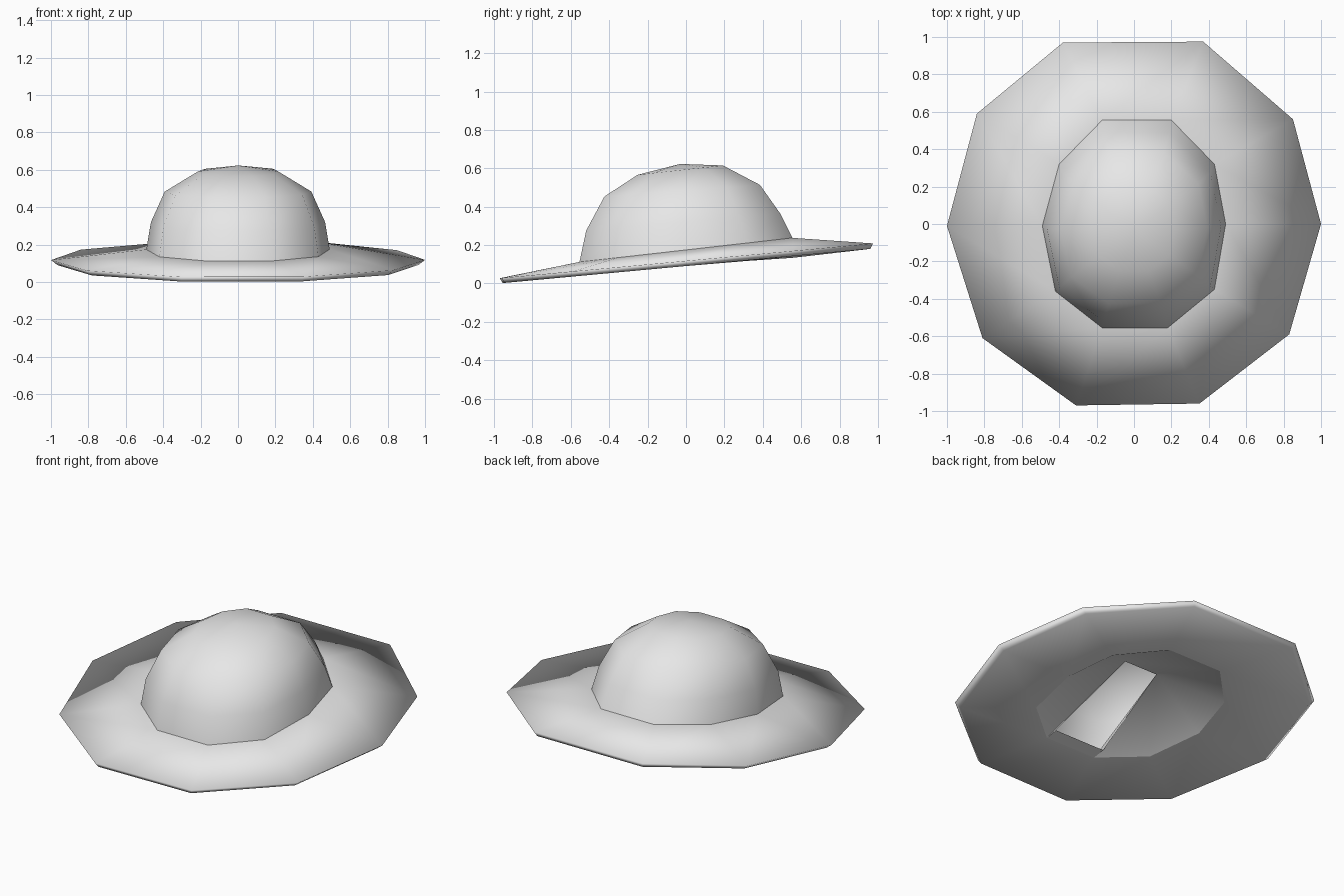
import bpy, bmesh, math

cube = bpy.data.objects.get("Cube")
if cube:
    bpy.data.objects.remove(cube)

grey = bpy.data.materials.new("plain_grey")
grey.use_nodes = True
grey.diffuse_color = (0.8, 0.8, 0.8, 1)
grey.node_tree.nodes["Principled BSDF"].inputs["Base Color"].default_value = (0.8, 0.8, 0.8, 1)

# Ten-sided outlines of the brim edge and of the crown base
OUTER = [(1, 0), (.85, .56), (.37, .975), (-.38, .97), (-.84, .59),
         (-1, -.01), (-.81, -.61), (-.31, -.97), (.35, -.96), (.83, -.59)]
INNER = [(.49, 0), (.43, .32), (.2, .555), (-.17, .555), (-.4, .32),
         (-.49, -.01), (-.42, -.36), (-.17, -.555), (.18, -.555), (.43, -.35)]


def ring(outline, z, slope, sx=1, sy=1, dy=0):
    """Scaled outline lying on a plane that rises towards the back."""
    pts = [(x * sx, y * sy + dy) for x, y in outline]
    return [(x, y, z + slope * y) for x, y in pts]


def loft(name, rings, smooth_angle, apex=None):
    """Skin a stack of rings, optionally capped with a point."""
    bm = bmesh.new()
    loops = [[bm.verts.new(p) for p in r] for r in rings]
    n = len(loops[0])
    for a, b in zip(loops, loops[1:]):
        for i in range(n):
            j = (i + 1) % n
            bm.faces.new((a[i], a[j], b[j], b[i]))
    if apex:
        tip = bm.verts.new(apex)
        for i in range(n):
            bm.faces.new((loops[-1][i], loops[-1][(i + 1) % n], tip))
    finish(name, bm, smooth_angle)


def finish(name, bm, smooth_angle):
    mesh = bpy.data.meshes.new(name)
    bm.to_mesh(mesh)
    bm.free()
    mesh.materials.append(grey)
    obj = bpy.data.objects.new(name, mesh)
    bpy.context.collection.objects.link(obj)
    bpy.ops.object.select_all(action='DESELECT')
    obj.select_set(True)
    bpy.context.view_layer.objects.active = obj
    bpy.ops.object.shade_smooth_by_angle(angle=math.radians(smooth_angle))


# Brim: flat underside, thin tapered edge, upper side rising to the crown
underside_rim = ring(INNER, .096, .068)
loft("brim", [underside_rim,
              ring(OUTER, .091, .093, .965, .985),
              ring(OUTER, .118, .093),
              ring(INNER, .175, .113)], 180)

# Crown: open-bottomed rounded dome
loft("crown", [ring(INNER, .175, .113),
               ring(INNER, .322, .089, .95, .91, -.015),
               ring(INNER, .485, .075, .8, .73, -.02),
               ring(INNER, .594, .11, .44, .4, -.03)],
     60, apex=(0, -.03, .623))

# Lining: low tent inside the crown, open towards the front
bm = bmesh.new()
rim = [bm.verts.new(p) for p in underside_rim]
ridge_left, ridge_right = [bm.verts.new((x, .06, .31)) for x in (.115, -.115)]
lip_right, lip_left = [bm.verts.new((x, -.48, .075)) for x in (-.175, .175)]
for i in (3, 4, 5, 6):
    bm.faces.new((rim[i + 1], rim[i], ridge_right))
for i in (8, 9, 0, 1):
    bm.faces.new((rim[(i + 1) % 10], rim[i], ridge_left))
bm.faces.new((rim[3], rim[2], ridge_left, ridge_right))
bm.faces.new((rim[8], rim[7], lip_right, lip_left))
bm.faces.new((rim[7], ridge_right, lip_right))
bm.faces.new((ridge_left, rim[8], lip_left))
finish("lining", bm, 60)
